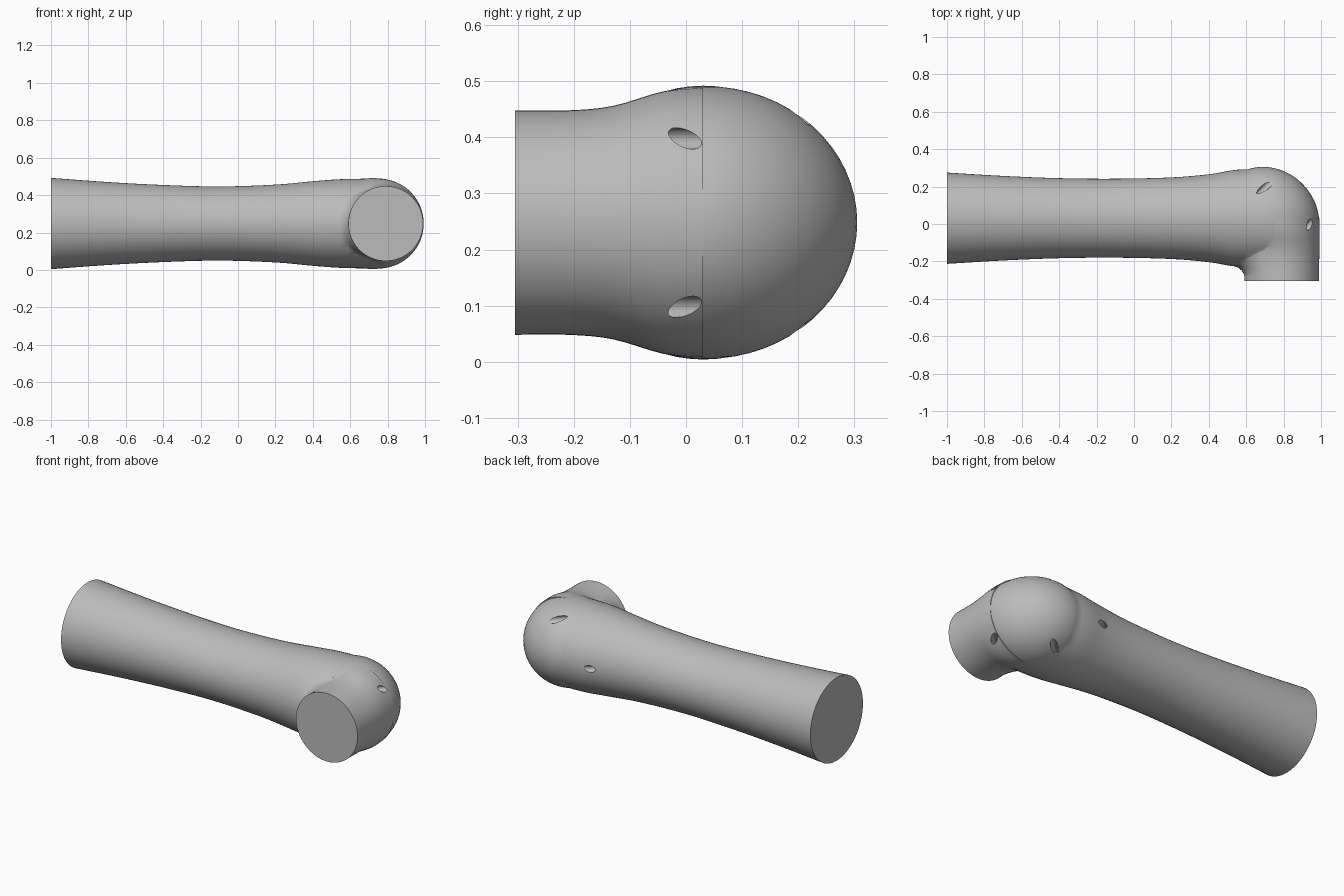
import bpy, bmesh, math
from mathutils import Matrix, Vector

old = bpy.data.objects.get("Cube")
if old:
    bpy.data.objects.remove(old, do_unlink=True)

SIDES = 64
MID_Z = 0.248

grey = bpy.data.materials.new("mid_grey")
grey.use_nodes = True
colour = (0.5, 0.5, 0.5, 1)
grey.diffuse_color = colour
grey.node_tree.nodes["Principled BSDF"].inputs["Base Color"].default_value = colour


def finish(name, bm):
    bmesh.ops.recalc_face_normals(bm, faces=bm.faces)
    mesh = bpy.data.meshes.new(name)
    bm.to_mesh(mesh)
    bm.free()
    mesh.materials.append(grey)
    ob = bpy.data.objects.new(name, mesh)
    bpy.context.collection.objects.link(ob)
    return ob


def loft(name, rings, point):
    """Skin a closed tube through rings; point(ring, angle) gives a position."""
    bm = bmesh.new()
    loops = [[bm.verts.new(point(r, math.tau * i / SIDES)) for i in range(SIDES)]
             for r in rings]
    for a, b in zip(loops, loops[1:]):
        for i in range(SIDES):
            j = (i + 1) % SIDES
            bm.faces.new((a[i], a[j], b[j], b[i]))
    bm.faces.new(loops[0])
    bm.faces.new(loops[-1])
    return finish(name, bm)


def smooth_rings(keys, steps=4):
    """Catmull-Rom subdivision of ring parameters."""
    out = []
    for k in range(len(keys) - 1):
        p = [keys[min(max(k + d, 0), len(keys) - 1)] for d in (-1, 0, 1, 2)]
        for s in range(steps):
            t = s / steps
            out.append([0.5 * (2 * b + (c - a) * t + (2 * a - 5 * b + 4 * c - d) * t * t
                               + (3 * b - a - 3 * c + d) * t ** 3)
                        for a, b, c, d in zip(*p)])
    return out + [list(keys[-1])]


# Waisted handle: x, half width, half height
handle = loft("handle", smooth_rings([
    (-1, .244, .244), (-.7, .226, .222), (-.4, .214, .206), (-.1, .211, .198),
    (.2, .218, .208), (.4, .235, .226), (.55, .259, .237), (.7, .262, .240)]),
    lambda r, a: (r[0], .031 + r[1] * math.cos(a), MID_Z + r[2] * math.sin(a)))


# Round neck: y, centre x, left reach, right reach, half height
def neck_point(r, a):
    reach = r[3] if math.cos(a) > 0 else r[2]
    return (r[1] + reach * math.cos(a), r[0], MID_Z + r[4] * math.sin(a))


neck = loft("neck", smooth_rings([
    (-.305, .79, .2, .2, .2), (-.21, .79, .2, .2, .2), (-.13, .785, .2, .207, .208),
    (-.04, .765, .2, .228, .234), (.03, .745, .2, .246, .241)]), neck_point)


# Fillet in the inner corner, bent to follow the round handle: y, reach, bend
def fillet_point(r, a):
    dz = .196 * math.sin(a)
    reach = r[1] if math.cos(a) < 0 else .19
    bend = r[2] * (.22 - math.sqrt(.22 ** 2 - dz * dz))
    return (.79 + reach * math.cos(a), r[0] + bend, MID_Z + dz)


fillet = loft("fillet", [(-.29, .196, 0), (-.27, .202, .1), (-.25, .213, .3),
                         (-.234, .232, .6), (-.224, .258, .85), (-.216, .3, 1),
                         (-.12, .3, 1)], fillet_point)

# Ball at the elbow, a little longer across the bend
bm = bmesh.new()
bmesh.ops.create_uvsphere(bm, u_segments=SIDES, v_segments=32, radius=1)
bm.transform(Matrix.Translation((.72, .035, MID_Z)) @ Matrix.Rotation(math.radians(-45), 4, "Z")
             @ Matrix.Diagonal((.285, .255, .243, 1)))
ball = finish("elbow_ball", bm)


def boolean(target, tool, operation):
    mod = target.modifiers.new(tool.name, "BOOLEAN")
    mod.operation = operation
    mod.solver = "EXACT"
    mod.object = tool
    bpy.context.view_layer.objects.active = target
    bpy.ops.object.modifier_apply(modifier=mod.name)
    bpy.data.objects.remove(tool, do_unlink=True)


for part in (ball, neck, fillet):
    boolean(handle, part, "UNION")

# Small screw holes bored along the diagonal of the elbow
axis = Vector((1, 1, 0)).normalized()
for spot in ((.94, 0, .398), (.94, 0, .098), (.69, .185, .44), (.69, .185, .056),
             (.43, .265, .25)):
    bm = bmesh.new()
    bmesh.ops.create_cone(bm, cap_ends=True, segments=24, radius1=.019, radius2=.019, depth=.26)
    bm.transform(Matrix.Translation(Vector(spot) + axis * .04)
                 @ axis.to_track_quat("Z", "Y").to_matrix().to_4x4())
    boolean(handle, finish("hole_cutter", bm), "DIFFERENCE")

handle.name = "elbow_handle"
bpy.ops.object.select_all(action="DESELECT")
handle.select_set(True)
bpy.context.view_layer.objects.active = handle
bpy.ops.object.shade_smooth_by_angle(angle=math.radians(35))
